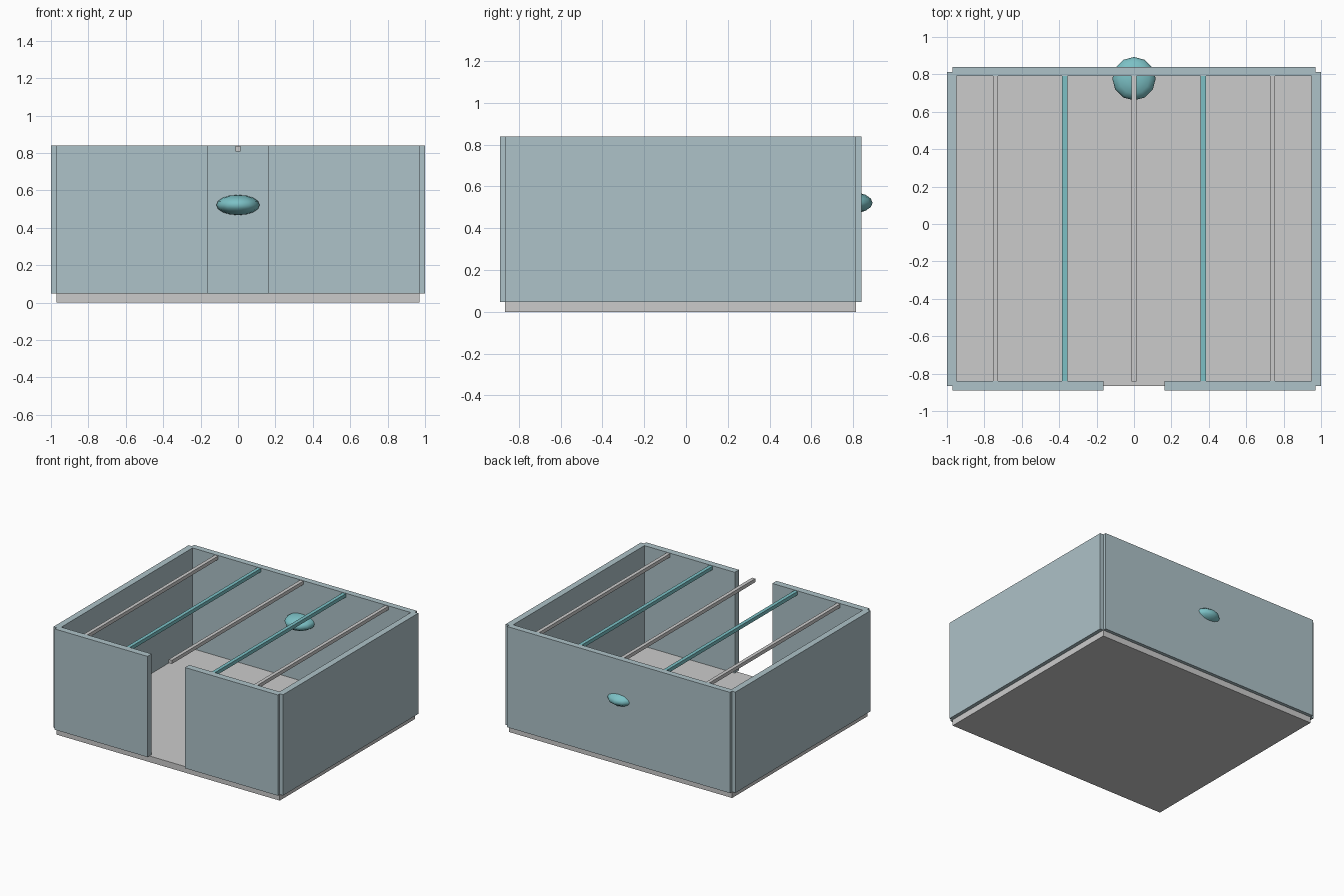
import bpy

if "Cube" in bpy.data.objects:
    bpy.data.objects.remove(bpy.data.objects["Cube"])


def material(name, rgb):
    m = bpy.data.materials.new(name)
    m.diffuse_color = (*rgb, 1)
    m.use_nodes = True
    m.node_tree.nodes["Principled BSDF"].inputs["Base Color"].default_value = m.diffuse_color
    return m


wall_mat = material("wall_blue_grey", (0.42, 0.54, 0.58))
teal_mat = material("teal", (0.20, 0.53, 0.56))


def box(name, x, y, z, mat=None):
    """Box from (min, max) ranges on each axis."""
    bpy.ops.mesh.primitive_cube_add(size=1)
    ob = bpy.context.object
    ob.name = name
    for v in ob.data.vertices:
        v.co = [r[0] if c < 0 else r[1] for c, r in zip(v.co, (x, y, z))]
    if mat:
        ob.data.materials.append(mat)
    return ob


BASE, TOP = 0.048, 0.84
H = (BASE, TOP)

# Floor slab
box("floor", (-0.97, 0.97), (-0.867, 0.813), (0, BASE))

# Walls, with a doorway in the front
box("back_wall", (-0.97, 0.97), (0.791, 0.839), H, wall_mat)
for side, s in (("left", -1), ("right", 1)):
    box(side + "_wall", sorted((s * 0.949, s * 0.999)), (-0.867, 0.813), H, wall_mat)
    box(side + "_front_wall", sorted((s * 0.163, s * 0.97)), (-0.891, -0.839), H, wall_mat)

# Roof beams, alternating grey and teal
for i in range(-2, 3):
    x = i * 0.37
    box("roof_beam", (x - 0.014, x + 0.014), (-0.841, 0.795), (0.809, 0.837),
        teal_mat if i % 2 else None)

# Flattened orb set into the back wall
bpy.ops.mesh.primitive_uv_sphere_add(segments=12, ring_count=8, radius=1,
                                     location=(0, 0.777, 0.522))
orb = bpy.context.object
orb.name = "wall_orb"
orb.scale = (0.116, 0.116, 0.054)
bpy.ops.object.transform_apply(location=False, rotation=False, scale=True)
orb.data.materials.append(teal_mat)
bpy.ops.object.shade_smooth()
